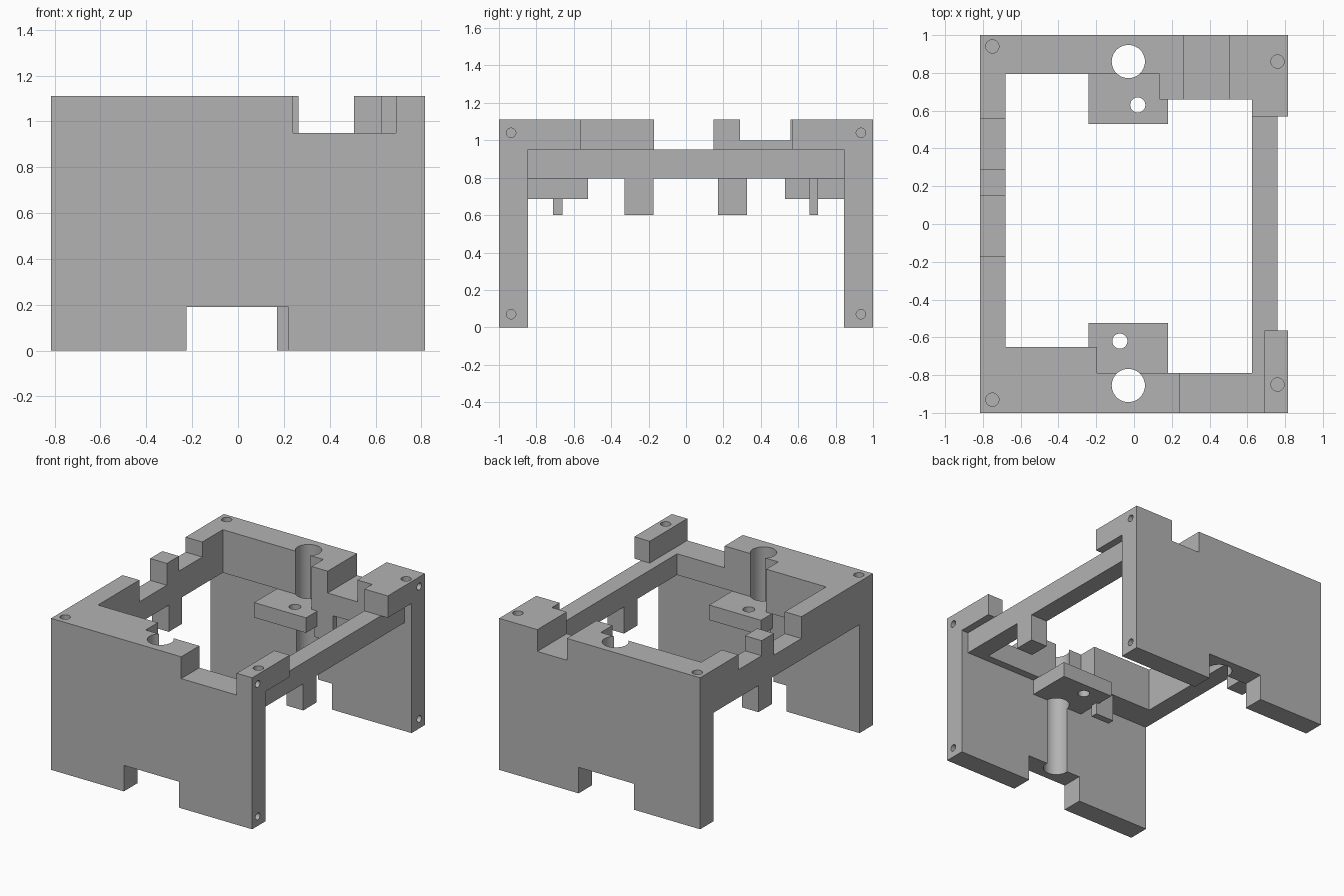
import bpy, bmesh, math
from mathutils import Matrix, Vector

cube = bpy.data.objects.get("Cube")
if cube:
    bpy.data.objects.remove(cube, do_unlink=True)

grey = bpy.data.materials.new("plain grey")
grey.use_nodes = True
grey.diffuse_color = (0.45, 0.45, 0.45, 1)
grey.node_tree.nodes["Principled BSDF"].inputs["Base Color"].default_value = grey.diffuse_color


def finish(bm, name):
    mesh = bpy.data.meshes.new(name)
    bm.to_mesh(mesh)
    bm.free()
    mesh.materials.append(grey)
    obj = bpy.data.objects.new(name, mesh)
    bpy.context.collection.objects.link(obj)
    return obj


def box(name, x, y, z):
    lo, hi = Vector((x[0], y[0], z[0])), Vector((x[1], y[1], z[1]))
    bm = bmesh.new()
    bmesh.ops.create_cube(bm, size=1)
    bmesh.ops.scale(bm, vec=hi - lo, verts=bm.verts)
    bmesh.ops.translate(bm, vec=(lo + hi) / 2, verts=bm.verts)
    return finish(bm, name)


def cylinder(name, centre, radius, length, axis="Z"):
    bm = bmesh.new()
    turn = Matrix.Rotation(math.pi / 2, 4, "Y") if axis == "X" else Matrix()
    bmesh.ops.create_cone(bm, cap_ends=True, segments=40, radius1=radius, radius2=radius,
                          depth=length, matrix=Matrix.Translation(centre) @ turn)
    return finish(bm, name)


def combine(body, part, operation):
    """Apply one boolean step and discard the operand."""
    mod = body.modifiers.new("step", "BOOLEAN")
    mod.operation, mod.solver, mod.object = operation, "EXACT", part
    bpy.context.view_layer.update()
    graph = bpy.context.evaluated_depsgraph_get()
    result = bpy.data.meshes.new_from_object(body.evaluated_get(graph))
    body.modifiers.clear()
    body.data = result
    bpy.data.objects.remove(part, do_unlink=True)


TOP, LEDGE, UNDER = 1.11, 0.95, 0.795
LEFT, RIGHT, RAIL = -0.815, 0.815, 0.76
BEAM = (UNDER, TOP)

# Walls, beams and rails
frame = box("frame", (LEFT, RIGHT), (-1, -0.845), (0, TOP))
parts = [
    box("back_wall", (LEFT, RIGHT), (0.845, 1), (0, TOP)),
    box("front_beam", (LEFT, RAIL), (-1, -0.79), BEAM),
    box("front_beam_step", (LEFT, -0.195), (-1, -0.65), BEAM),
    box("back_beam", (LEFT, RAIL), (0.795, 1), BEAM),
    box("back_beam_step", (0.135, RAIL), (0.66, 1), BEAM),
    box("left_rail", (LEFT, -0.68), (-0.9, 0.9), BEAM),
    box("right_rail", (0.625, RAIL), (-0.9, 0.9), (UNDER, LEDGE)),
    box("front_end_block", (0.69, RIGHT), (-1, -0.565), (LEDGE, TOP)),
    box("back_end_block", (0.625, RIGHT), (0.57, 1), (LEDGE, TOP)),
    # Hanging plates, posts and pegs
    box("front_plate", (-0.24, 0.18), (-0.9, -0.525), (0.685, UNDER)),
    box("back_plate", (-0.24, 0.18), (0.53, 0.9), (0.685, UNDER)),
    box("right_post", (0.625, RAIL), (-0.33, -0.175), (0.6, 0.85)),
    box("left_post", (LEFT, -0.68), (0.17, 0.325), (0.6, 0.85)),
    box("front_peg", (-0.37, -0.22), (-0.71, -0.66), (0.6, 0.85)),
    box("back_peg", (0.16, 0.31), (0.66, 0.705), (0.6, 0.85)),
]
for part in parts:
    combine(frame, part, "UNION")

# Notches
cuts = [
    box("front_top_notch", (0.24, 0.69), (-1.1, -0.7), (LEDGE, 1.3)),
    box("back_top_notch", (0.265, 0.505), (0.6, 1.1), (LEDGE, 1.3)),
    box("front_foot_notch", (-0.225, 0.22), (-1.1, -0.8), (-0.1, 0.19)),
    box("back_foot_notch", (-0.28, 0.17), (0.8, 1.1), (-0.1, 0.19)),
    box("rail_deep_notch", (-0.9, -0.6), (-0.172, 0.147), (LEDGE, 1.3)),
    box("rail_shallow_notch", (-0.9, -0.6), (0.288, 0.558), (1.0, 1.3)),
    cylinder("front_plate_hole", (-0.075, -0.62, 0.74), 0.04, 0.3),
    cylinder("back_plate_hole", (0.02, 0.63, 0.74), 0.04, 0.3),
]
# Shaft holes, which leave a groove down each wall
for y in (-0.855, 0.86):
    cuts.append(cylinder("shaft_hole", (-0.03, y, 0.6), 0.088, 1.4))
# Blind screw holes in the top corners and the right edges
for x, y in ((-0.75, -0.93), (-0.75, 0.94), (0.76, 0.86), (0.76, -0.85)):
    cuts.append(cylinder("corner_hole", (x, y, TOP), 0.035, 0.2))
for y in (-0.935, 0.935):
    for z in (0.07, 1.04):
        cuts.append(cylinder("edge_hole", (RIGHT, y, z), 0.025, 0.2, "X"))
for cut in cuts:
    combine(frame, cut, "DIFFERENCE")

# Merge leftover flat splits and shade
bm = bmesh.new()
bm.from_mesh(frame.data)
bmesh.ops.remove_doubles(bm, verts=bm.verts, dist=0.0001)
bmesh.ops.dissolve_limit(bm, angle_limit=math.radians(1), verts=bm.verts, edges=bm.edges)
bm.to_mesh(frame.data)
bm.free()
frame.data.materials.clear()
frame.data.materials.append(grey)
for face in frame.data.polygons:
    face.material_index = 0
bpy.ops.object.select_all(action="DESELECT")
frame.select_set(True)
bpy.context.view_layer.objects.active = frame
bpy.ops.object.shade_smooth_by_angle(angle=math.radians(30))
